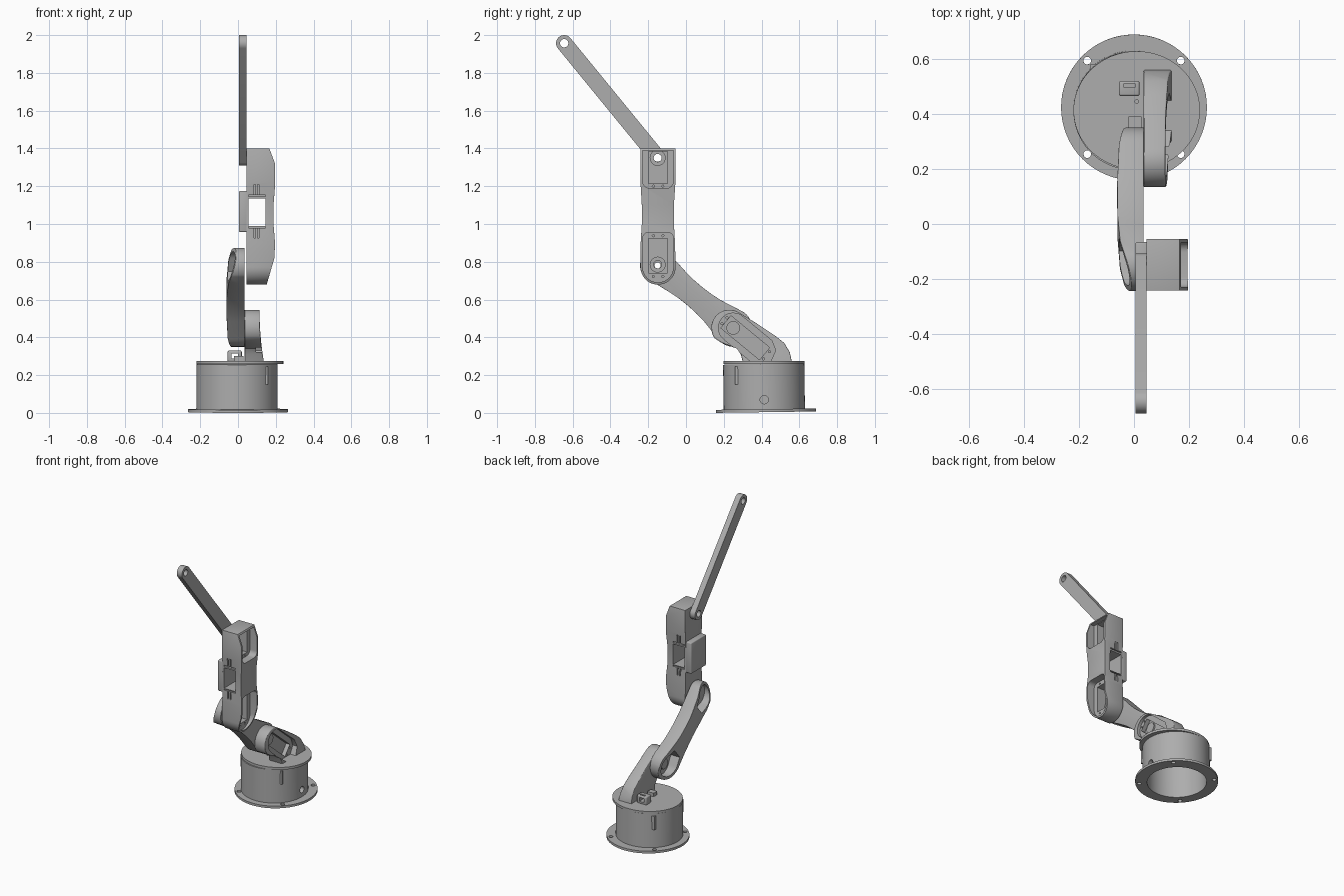
import bpy, bmesh
from math import sin, cos, radians
from mathutils import Vector

if "Cube" in bpy.data.objects:
    bpy.data.objects.remove(bpy.data.objects["Cube"])

grey = bpy.data.materials.new("matte_grey")
grey.use_nodes = True
COLOR = (0.42, 0.42, 0.42, 1)
grey.diffuse_color = COLOR
grey.node_tree.nodes["Principled BSDF"].inputs["Base Color"].default_value = COLOR

X, Y, Z = Vector((1, 0, 0)), Vector((0, 1, 0)), Vector((0, 0, 1))
AXES = {"x": (Y, Z, X), "y": (X, Z, Y), "z": (X, Y, Z)}


def prism(name, pts, lo, hi, frame="x", origin=(0, 0, 0)):
    """Extrude a 2D outline along the third axis of a frame."""
    u, v, w = AXES[frame] if isinstance(frame, str) else frame
    o = Vector(origin)
    bm = bmesh.new()
    face = bm.faces.new([bm.verts.new(o + u * a + v * b + w * lo) for a, b in pts])
    new = bmesh.ops.extrude_face_region(bm, geom=[face])["geom"]
    bmesh.ops.translate(bm, vec=w * (hi - lo),
                        verts=[g for g in new if isinstance(g, bmesh.types.BMVert)])
    bmesh.ops.recalc_face_normals(bm, faces=bm.faces)
    mesh = bpy.data.meshes.new(name)
    bm.to_mesh(mesh)
    bm.free()
    mesh.materials.append(grey)
    ob = bpy.data.objects.new(name, mesh)
    bpy.context.collection.objects.link(ob)
    return ob


def arc(a, b, r, start, end, n=20, ry=None):
    angles = [radians(start + (end - start) * i / n) for i in range(n + 1)]
    return [(a + r * cos(t), b + (ry or r) * sin(t)) for t in angles]


def circle(a, b, r, n=32, ry=None):
    return arc(a, b, r, 0, 360, n, ry)[:-1]


def rect(a0, a1, b0, b1):
    return [(a0, b0), (a1, b0), (a1, b1), (a0, b1)]


def apply(ob, kind, **settings):
    mod = ob.modifiers.new(kind, kind)
    for key, value in settings.items():
        setattr(mod, key, value)
    bpy.context.view_layer.objects.active = ob
    bpy.ops.object.modifier_apply(modifier=mod.name)


def combine(ob, tool, operation="DIFFERENCE"):
    apply(ob, "BOOLEAN", operation=operation, object=tool, solver="EXACT")
    bpy.data.objects.remove(tool)


def cut(ob, pts, lo, hi, frame="x", origin=(0, 0, 0)):
    combine(ob, prism("cutter", pts, lo, hi, frame, origin))


def soften(ob, width):
    apply(ob, "BEVEL", width=width, segments=3, limit_method="ANGLE", angle_limit=radians(40))


# Base: flanged hollow drum, tilted very slightly
CY = 0.42
base = prism("base_drum", circle(-0.005, CY - 0.005, 0.215, 64), 0.01, 0.258, "z")
combine(base, prism("flange", circle(0, CY + 0.004, 0.265, 64), 0.004, 0.02, "z"), "UNION")
cut(base, circle(-0.005, CY, 0.19, 64), -0.1, 0.24, "z")
for sx in (-0.17, 0.17):
    for sy in (-0.17, 0.17):
        cut(base, circle(sx, CY + 0.004 + sy, 0.014, 16), -0.1, 0.1, "z")
cut(base, circle(CY - 0.005, 0.07, 0.022, 24), 0.1, 0.4)
base.rotation_euler.x = radians(0.8)
base.location.z = -0.006
for i, side in enumerate((-1, 1)):
    c = side * 0.12
    prism(f"inner_mount_{i + 1}", rect(c - 0.04, c + 0.04, CY - c - 0.04, CY - c + 0.04),
          0.15, 0.245, "z")

# Turntable and cable clip
table = prism("turntable", circle(0.01, 0.413, 0.23, 64, 0.215), 0.258, 0.275, "z")
cut(table, circle(0.01, 0.445, 0.007, 12), 0.265, 0.3, "z")
clip = prism("cable_clip", rect(-0.055, 0.02, 0.27, 0.33), 0.465, 0.52, "y")
soften(clip, 0.008)
cut(clip, rect(-0.035, 0, 0.288, 0.315), 0.4, 0.6, "y")
cut(clip, rect(-0.037, 0.003, 0.497, 0.51), 0.32, 0.4, "z")
prism("small_clip", rect(-0.02, 0.028, 0.35, 0.39), 0.27, 0.3, "z")

# Shoulder bracket: leaning rounded plate with a pocketed outer face
dy, dz = 0.772, -0.636
ALONG, ACROSS = Vector((0, dy, dz)), Vector((0, -dz, dy))
shoulder_outline = arc(0.23, 0.45, 0.096, 62, 215, 18) + [
    (0.19, 0.37), (0.23, 0.355), (0.27, 0.34), (0.29, 0.31), (0.3, 0.27),
    (0.56, 0.27), (0.55, 0.32), (0.52, 0.37), (0.47, 0.41), (0.38, 0.47)]
shoulder = prism("shoulder_bracket", shoulder_outline, 0.035, 0.2)
combine(shoulder, prism("taper", [(0, 0.2), (0.142, 0.2), (0.136, 0.275), (0.124, 0.36),
                                  (0.116, 0.45), (0.112, 0.6), (0, 0.6)], 0, 0.7, "y"), "INTERSECT")
soften(shoulder, 0.005)
frame = (ALONG, ACROSS, X)
pivot = (0, 0.25, 0.45)
cut(shoulder, arc(0, 0, 0.078, 90, 270) + [(0.22, -0.078), (0.27, -0.03), (0.25, 0.05), (0.2, 0.078)],
    0.094, 0.3, frame, pivot)
cut(shoulder, rect(-0.05, 0.215, -0.042, 0.042), 0.065, 0.3, frame, pivot)
cut(shoulder, circle(0, 0, 0.016), 0, 0.3, frame, pivot)
for s, t in ((-0.06, 0.02), (-0.06, -0.02), (0.228, 0.025), (0.228, -0.025)):
    cut(shoulder, circle(s, t, 0.006, 10), 0.08, 0.3, frame, pivot)
prism("shoulder_horn", circle(0, 0, 0.036), 0.06, 0.075, frame, pivot)

# Upper arm: waisted link with cupped ends on its inner side
UP = Vector((0, -0.4, 0.33)).normalized()
SIDE = X.cross(UP)
L = 0.519
link_frame = (UP, SIDE, X)
neck = [(0.14, 0.072), (0.2, 0.065), (0.26, 0.062), (0.32, 0.063), (0.39, 0.07)]
link_outline = (arc(0, 0, 0.1, 75, 285) + [(s, -w) for s, w in neck]
                + arc(L, 0, 0.093, -80, 80) + [(s, w) for s, w in reversed(neck)])
link = prism("upper_arm", link_outline, -0.1, 0.035, link_frame, pivot)
combine(link, prism("taper", [(-0.12, 0.05), (-0.12, -0.014), (-0.06, -0.038), (0.03, -0.055),
                              (0.18, -0.061), (0.34, -0.06), (0.47, -0.051), (0.54, -0.035),
                              (0.63, -0.003), (0.63, 0.05)],
                    -0.2, 0.2, (UP, X, SIDE), pivot), "INTERSECT")
soften(link, 0.014)
cut(link, arc(0, 0, 0.078, 60, 300) + [(0.09, -0.045), (0.09, 0.045)], -0.2, 0.012, link_frame, pivot)
cut(link, arc(L, 0, 0.074, -120, 120) + [(L - 0.1, 0.04), (L - 0.1, -0.04)], -0.2, 0.012, link_frame, pivot)
for s in (0, L):
    cut(link, circle(s, 0, 0.016), -0.2, 0.2, link_frame, pivot)
prism("link_horn", circle(0, 0, 0.035), -0.01, 0.014, link_frame, pivot)

# Elbow housing: tall box with rounded foot, window and two servo pockets
YC = -0.148
housing = prism("elbow_housing", arc(YC, 0.772, 0.093, 180, 360, 24) + [
    (-0.058, 0.9), (-0.064, 1.0), (-0.064, 1.1), (-0.056, 1.22), (-0.055, 1.4),
    (-0.241, 1.4), (-0.241, 1.22), (-0.234, 1.1), (-0.234, 1.0), (-0.24, 0.9)], 0.045, 0.3)
combine(housing, prism("taper", [(0, 0.6), (0.125, 0.6), (0.152, 0.68), (0.193, 0.82), (0.196, 0.9),
                                 (0.188, 1.0), (0.188, 1.1), (0.196, 1.2), (0.196, 1.32),
                                 (0.164, 1.405), (0, 1.405)], -0.5, 0.2, "y"), "INTERSECT")
soften(housing, 0.006)
cut(housing, arc(YC, 0.772, 0.081, 180, 360) + arc(YC + 0.051, 0.925, 0.03, 0, 90, 6)
    + arc(YC - 0.051, 0.925, 0.03, 90, 180, 6), 0.14, 0.4)
cut(housing, [(YC + 0.081, 1.388), (YC - 0.081, 1.388)] + arc(YC - 0.046, 1.225, 0.035, 180, 270, 6)
    + arc(YC + 0.046, 1.225, 0.035, 270, 360, 6), 0.14, 0.4)
for z0, z1, hub in ((0.74, 0.922, 0.785), (1.215, 1.385, 1.35)):
    cut(housing, rect(YC - 0.05, YC + 0.05, z0, z1), 0.07, 0.4)
    cut(housing, circle(YC - 0.002, hub, 0.022), 0, 0.4)
for z in (0.722, 0.938, 1.2):
    for y in (-0.025, 0.025):
        cut(housing, circle(YC + y, z, 0.006, 10), 0.125, 0.4)
cut(housing, rect(0.055, 0.145, 0.99, 1.135), -0.5, 0.2, "y")
for lo, hi in ((-0.3, -0.223), (-0.075, 0)):
    for z0, z1 in ((1.155, 1.21), (0.925, 0.975)):
        for x in (0.088, 0.108):
            cut(housing, rect(x - 0.004, x + 0.004, z0, z1), lo, hi, "y")
    for z in (1.15, 0.982):
        cut(housing, rect(0.055, 0.145, z - 0.004, z + 0.004), lo, hi, "y")
for i, z in enumerate((0.785, 1.35)):
    horn = prism(f"elbow_horn_{i + 1}", circle(YC - 0.002, z, 0.042), 0.055, 0.085)
    cut(horn, circle(YC - 0.002, z, 0.021), 0, 0.2)

# Servo cover on the inner side of the housing
cover = prism("servo_cover", rect(-0.232, -0.066, 0.958, 1.175), 0.005, 0.05)
soften(cover, 0.006)
cut(cover, rect(-0.21, -0.088, 0.99, 1.135), 0.016, 0.1)

# Forearm: straight flat bar with a hole at each end
FORE = Vector((0, -0.495, 0.605))
fl = FORE.length
FORE.normalize()
fore_frame, fore_pivot = (FORE, X.cross(FORE), X), (0, -0.15, 1.352)
forearm = prism("forearm_bar", arc(0, 0, 0.043, 90, 270) + arc(fl, 0, 0.043, -90, 90),
                0.005, 0.045, fore_frame, fore_pivot)
for s in (0, fl):
    cut(forearm, circle(s, 0, 0.022), -0.1, 0.1, fore_frame, fore_pivot)

# Smooth curved walls, keep hard edges
bpy.ops.object.select_all(action="DESELECT")
for ob in bpy.context.collection.objects:
    if ob.type == "MESH":
        ob.select_set(True)
        bpy.context.view_layer.objects.active = ob
bpy.ops.object.shade_smooth_by_angle(angle=radians(30))
